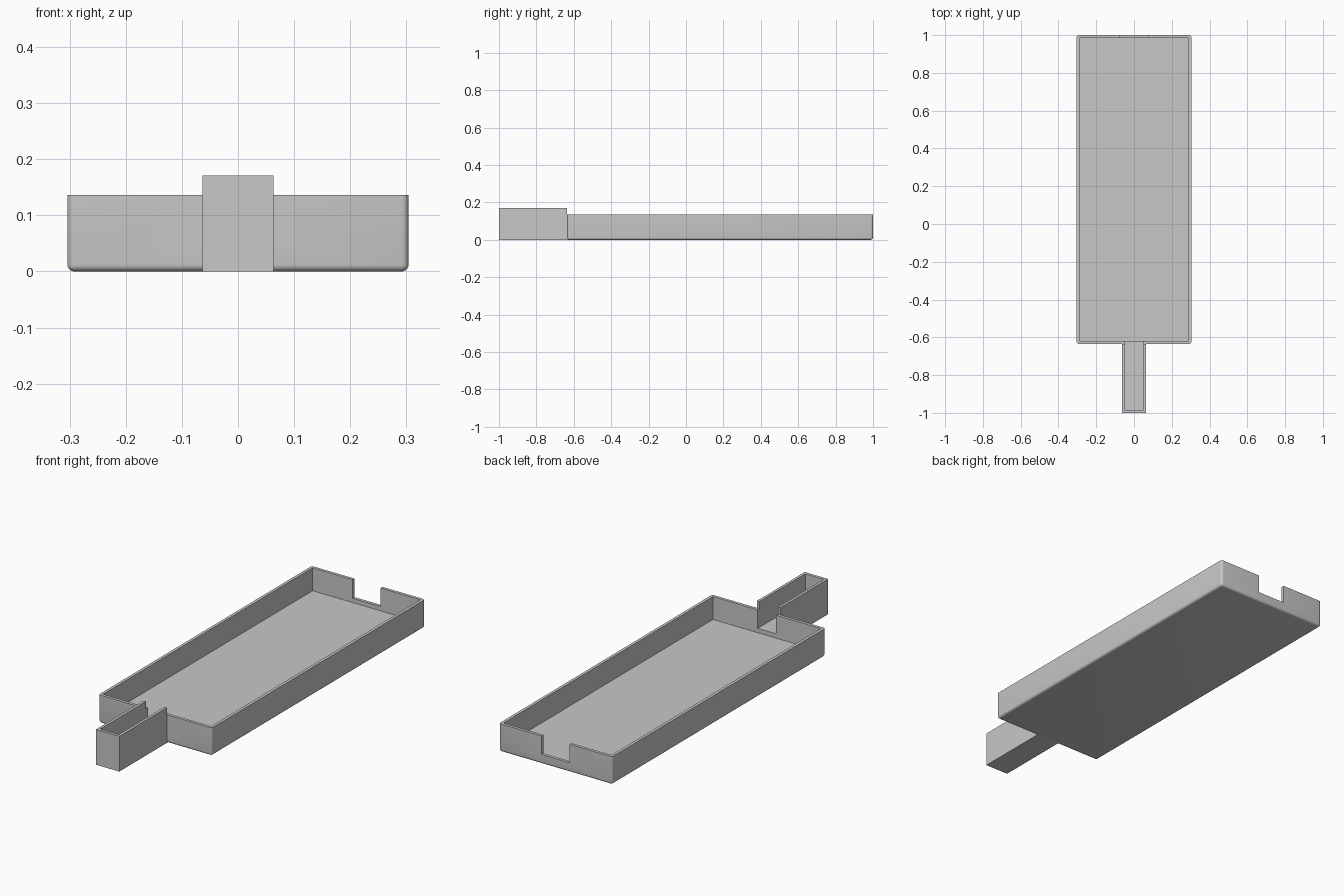
import bpy
import bmesh
import math

cube = bpy.data.objects.get("Cube")
if cube:
    bpy.data.objects.remove(cube, do_unlink=True)

WIDTH, HEIGHT, WALL = 0.304, 0.136, 0.0145   # tray half width, height, wall
FRONT, BACK, FLOOR = -0.635, 1.0, 0.025      # tray ends and floor level
SPOUT_W, SPOUT_H, SILL = 0.063, 0.171, 0.046  # spout half width, height, floor

grey = bpy.data.materials.new("light_grey")
grey.use_nodes = True
grey.diffuse_color = (0.58, 0.58, 0.58, 1)
grey.node_tree.nodes["Principled BSDF"].inputs["Base Color"].default_value = (0.58, 0.58, 0.58, 1)


def box(name, half_x, y, z, radius=0):
    """Box centred on x; a radius rounds every edge except the top rim."""
    bm = bmesh.new()
    bmesh.ops.create_cube(bm, size=1)
    for v in bm.verts:
        v.co.x *= 2 * half_x
        v.co.y = y[0] + (v.co.y + 0.5) * (y[1] - y[0])
        v.co.z = z[0] + (v.co.z + 0.5) * (z[1] - z[0])
    if radius:
        edges = [e for e in bm.edges if min(v.co.z for v in e.verts) < z[1] - 0.001]
        bmesh.ops.bevel(bm, geom=edges, offset=radius, segments=5,
                        profile=0.5, affect='EDGES')
    mesh = bpy.data.meshes.new(name)
    bm.to_mesh(mesh)
    bm.free()
    mesh.materials.append(grey)
    obj = bpy.data.objects.new(name, mesh)
    bpy.context.collection.objects.link(obj)
    return obj


def combine(target, tool, operation='DIFFERENCE'):
    """Apply a boolean and delete the tool."""
    mod = target.modifiers.new("boolean", 'BOOLEAN')
    mod.operation, mod.solver, mod.object = operation, 'EXACT', tool
    bpy.ops.object.select_all(action='DESELECT')
    bpy.context.view_layer.objects.active = target
    target.select_set(True)
    bpy.ops.object.modifier_apply(modifier=mod.name)
    bpy.data.objects.remove(tool, do_unlink=True)


# Open tray with rounded outer edges
tray = box("tray", WIDTH, (FRONT, BACK), (0, HEIGHT), radius=0.012)
combine(tray, box("hollow", WIDTH - WALL, (FRONT + WALL, BACK - WALL), (FLOOR, 0.3)))

# Notch in the back wall and opening to the spout in the front wall
combine(tray, box("back_notch", 0.076, (BACK - 0.05, BACK + 0.05), (SILL, 0.3)))
combine(tray, box("front_opening", SPOUT_W - WALL + 0.001,
                  (FRONT - 0.05, FRONT + 0.05), (SILL, 0.3)))

# Square spout, with a key that closes the rounded joint under the tray wall
spout = box("spout", SPOUT_W, (-1, FRONT), (0, SPOUT_H))
combine(spout, box("channel", SPOUT_W - WALL + 0.001, (-1 + WALL, FRONT + 0.1), (SILL, 0.3)))
combine(spout, box("joint_key", SPOUT_W, (FRONT - 0.01, FRONT + 0.0125), (0, 0.02)), 'UNION')

# Smooth the rounded edges, keep the corners sharp
bpy.ops.object.select_all(action='DESELECT')
for part in (tray, spout):
    part.select_set(True)
bpy.context.view_layer.objects.active = tray
bpy.ops.object.shade_smooth_by_angle(angle=math.radians(30))
